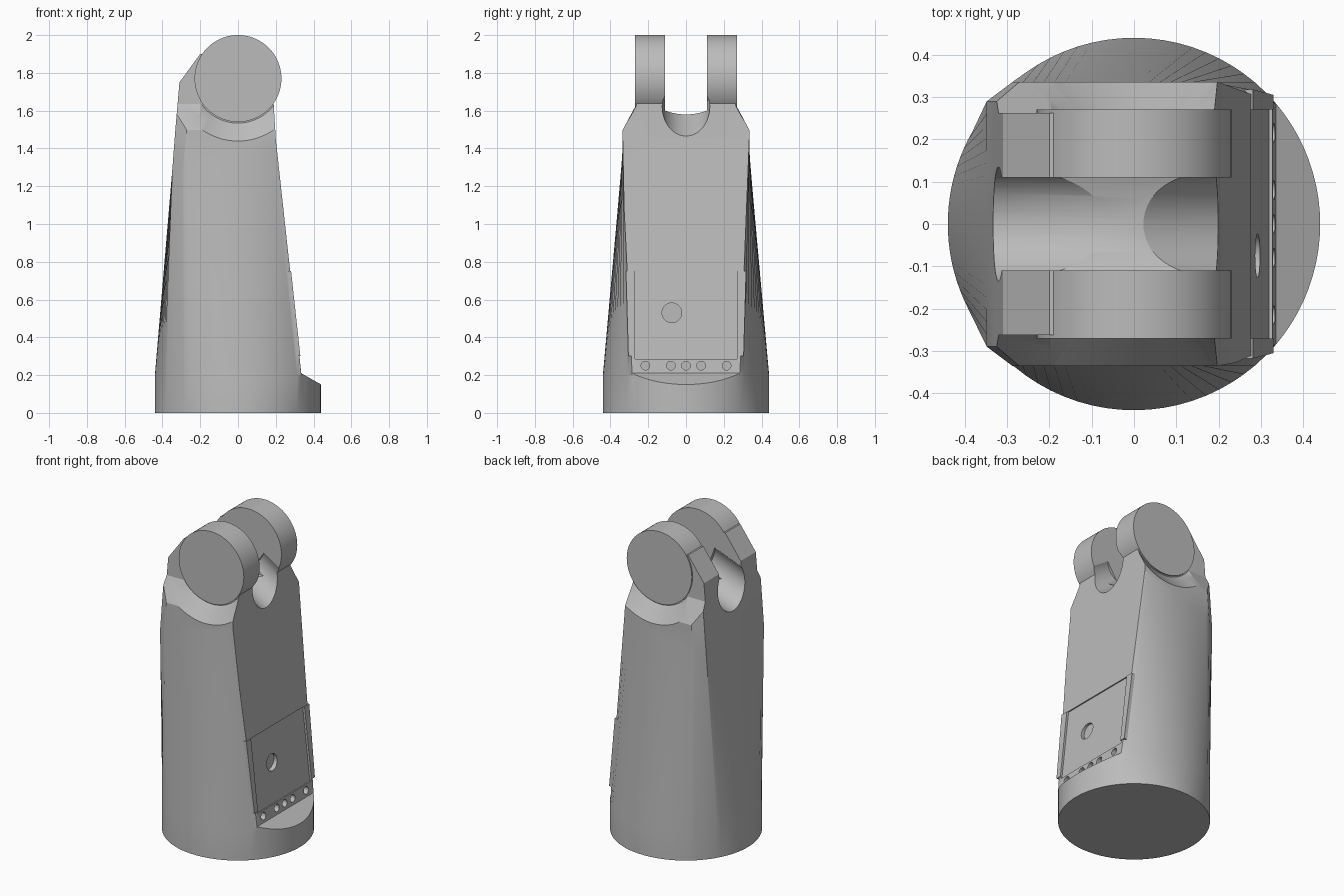
import bpy, bmesh, math
from math import sin, cos, radians
from mathutils import Vector, Matrix

if "Cube" in bpy.data.objects:
    bpy.data.objects.remove(bpy.data.objects["Cube"])

grey = bpy.data.materials.new("plain grey")
grey.use_nodes = True
COLOUR = (0.5, 0.5, 0.5, 1)
grey.diffuse_color = COLOUR
grey.node_tree.nodes["Principled BSDF"].inputs["Base Color"].default_value = COLOUR


def make(name, bm):
    bmesh.ops.recalc_face_normals(bm, faces=bm.faces)
    mesh = bpy.data.meshes.new(name)
    bm.to_mesh(mesh)
    bm.free()
    mesh.materials.append(grey)
    obj = bpy.data.objects.new(name, mesh)
    bpy.context.collection.objects.link(obj)
    return obj


def loft(name, rings):
    """Skin a list of equal-length point rings and cap both ends."""
    bm = bmesh.new()
    rows = [[bm.verts.new(p) for p in ring] for ring in rings]
    n = len(rows[0])
    for a, b in zip(rows, rows[1:]):
        for i in range(n):
            j = (i + 1) % n
            bm.faces.new((a[i], a[j], b[j], b[i]))
    bm.faces.new(rows[0])
    bm.faces.new(rows[-1])
    return make(name, bm)


def prism_y(name, pts, y0, y1):
    return loft(name, [[(x, y, z) for x, z in pts] for y in (y0, y1)])


def prism_x(name, pts, x0, x1):
    return loft(name, [[(x, y, z) for y, z in pts] for x in (x0, x1)])


def rod(name, a, b, r0, r1=None, n=64):
    """Cylinder or cone from point a to point b."""
    a, b = Vector(a), Vector(b)
    d = b - a
    bm = bmesh.new()
    rot = d.to_track_quat('Z', 'Y').to_matrix().to_4x4()
    bmesh.ops.create_cone(bm, cap_ends=True, segments=n, radius1=r0,
                          radius2=r0 if r1 is None else r1, depth=d.length,
                          matrix=Matrix.Translation((a + b) / 2) @ rot)
    return make(name, bm)


def combine(obj, tool, op='DIFFERENCE'):
    mod = obj.modifiers.new("bool", 'BOOLEAN')
    mod.operation, mod.solver, mod.object = op, 'EXACT', tool
    bpy.context.view_layer.objects.active = obj
    bpy.ops.object.modifier_apply(modifier=mod.name)
    bpy.data.objects.remove(tool)


STEPS = 20
CORNER_ANGLES = [-40.4, 40.4, 130, 150, 210, 230, 319.6]


def circle(r, z):
    ring = []
    for a, b in zip(CORNER_ANGLES, CORNER_ANGLES[1:]):
        for i in range(STEPS):
            t = radians(a + (b - a) * i / STEPS)
            ring.append((r * cos(t), r * sin(t), z))
    return ring


def box_ring(xl, xr, hw, z, tilt=0):
    """Box section with its two -x corners cut off."""
    c = [(xr, -hw), (xr, hw), (xl + .06, hw), (xl, hw - .045),
         (xl, .045 - hw), (xl + .06, -hw), (xr, -hw)]
    ring = []
    for a, b in zip(c, c[1:]):
        for i in range(STEPS):
            p = Vector(a).lerp(Vector(b), i / STEPS)
            ring.append((p.x, p.y, z + tilt * p.x))
    return ring


# Tapered body: round foot blending into a box-shaped head
body = loft("arm_body", [
    circle(.44, 0), circle(.44, .2),
    box_ring(-.348, .21, .335, 1.39, .3),
    box_ring(-.33, .205, .335, 1.52),
    box_ring(-.31, .19, .335, 1.75),
    box_ring(-.2, .1, .335, 1.9)])

# Flat sloping face with the ledge at its foot
combine(body, prism_y("face_cutter", [(.335, .21), (.7, .002), (.7, 1.7),
                                      (.185, 1.7), (.2, 1.45)], -1, 1))

# Sloped shoulders and conical dishes outside the pivot discs
for s in (-1, 1):
    combine(body, prism_x("shoulder_cutter", [
        (s * .345, 1.48), (s * .262, 1.635), (s * .262, 2.2), (s * .6, 2.2),
        (s * .6, 1.48)], -1, 1))
    combine(body, rod("dish_cutter", (0, s * .262, 1.77), (0, s * .362, 1.77),
                      .236, .366, 96))

# Slot between the cheeks, with a gently hollowed floor
slot = [(.11 * k / 8, 1.58 + .02 * (k / 8) ** 2) for k in range(-8, 9)]
combine(body, prism_x("slot_cutter", slot + [(.11, 2.2), (-.11, 2.2)], -1, 1))


# Pivot discs
for s in (-1, 1):
    combine(body, rod("disc", (0, s * .11, 1.77), (0, s * .27, 1.77), .23, n=96),
            'UNION')

# Round channels running down and out of the slot
def channel(x0, x1, z0, z1, r):
    a, b = Vector((x0, 0, z0)), Vector((x1, 0, z1))
    d = (b - a).normalized()
    up = Vector((-d.z, 0, d.x)) * (1 if d.x > 0 else -1) * r
    combine(body, rod("channel_cutter", a + up - d * .03, b + up + d * .3, r))


channel(.03, .2, 1.575, 1.465, .126)
channel(-.08, -.335, 1.575, 1.48, .135)


# Service panel on the sloping face
def face_x(z):
    return .335 - (z - .21) * .135 / 1.24


def slab(name, y0, y1, z0, z1, inner, outer):
    """Slab following the sloping face; y bounds are (low, high) pairs."""
    rings = []
    for off in (inner, outer):
        rings.append([(face_x(z) + off, y, z) for y, z in
                      ((y0[0], z0), (y1[0], z0), (y1[1], z1), (y0[1], z1))])
    return loft(name, rings)


combine(body, slab("panel_cutter", (-.27, -.27), (.27, .27), .285, .75, -.008, .05))
for s in (-1, 1):
    combine(body, slab("rail", (s * .27, s * .27), (s * .305, s * .318), .3, .75,
                       -.03, .005), 'UNION')

# Large port and the row of small holes
holes = [(-.075, .53, .052)] + [(y, .25, .023) for y in (-.215, -.08, 0, .08, .215)]
for y, z, r in holes:
    x = face_x(z)
    combine(body, rod("hole_cutter", (x - .03, y, z), (x + .1, y, z), r, n=32))

bpy.ops.object.select_all(action='DESELECT')
body.select_set(True)
bpy.context.view_layer.objects.active = body
bpy.ops.object.shade_smooth_by_angle(angle=radians(25))
